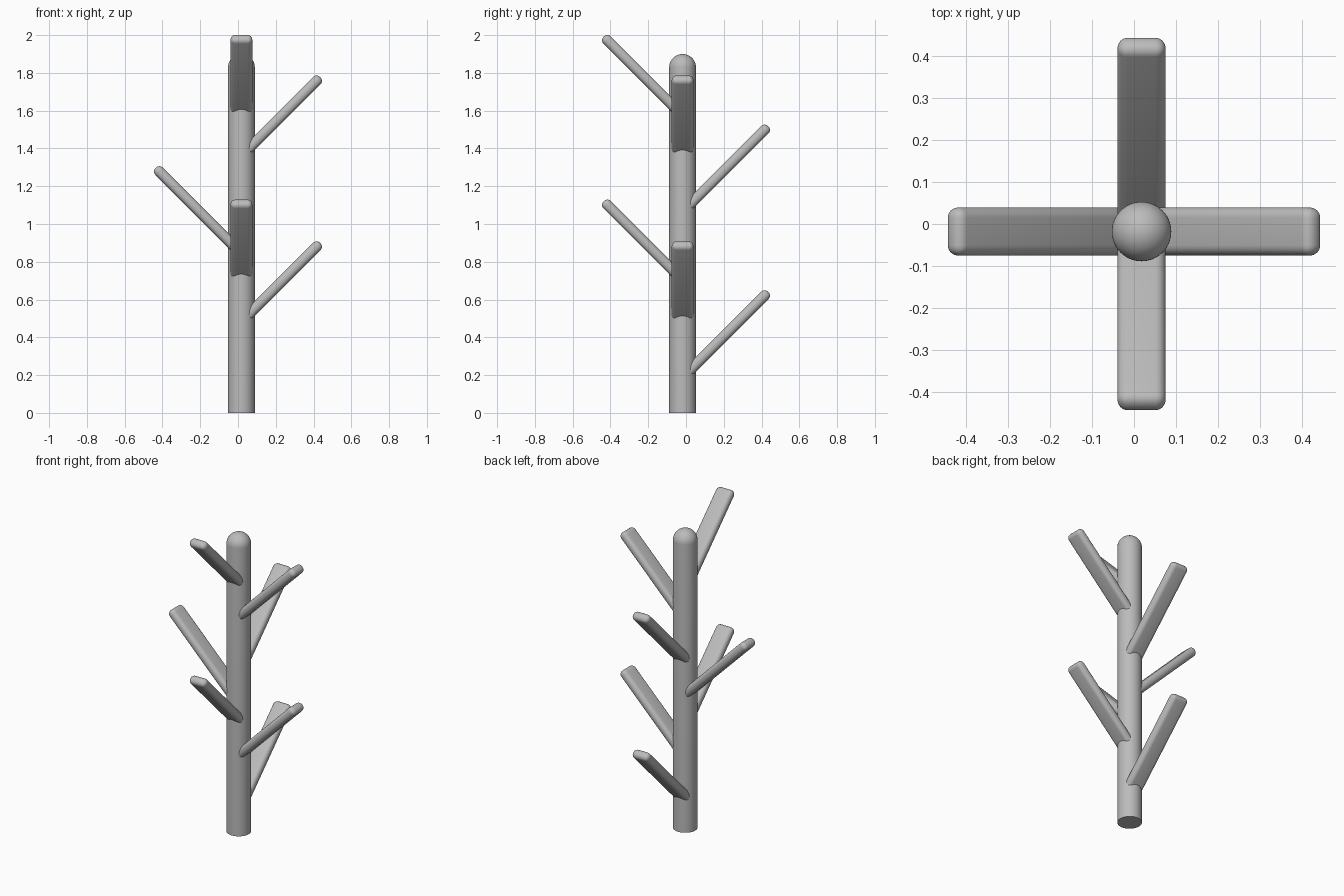
import bpy, bmesh, math
from mathutils import Matrix, Vector

default = bpy.data.objects.get("Cube")
if default:
    bpy.data.objects.remove(default)

AXIS = Vector((0.018, -0.018, 0))   # trunk centre line
RADIUS, HEIGHT = 0.071, 1.90
WIDTH, THICK = 0.115, 0.055         # branch section
REACH = 0.416                       # tip centre distance from the origin

grey = bpy.data.materials.new("light grey")
grey.use_nodes = True
colour = (0.5, 0.5, 0.5, 1)
grey.diffuse_color = colour
grey.node_tree.nodes["Principled BSDF"].inputs["Base Color"].default_value = colour


def make_object(name, bm):
    bmesh.ops.recalc_face_normals(bm, faces=bm.faces)
    mesh = bpy.data.meshes.new(name)
    bm.to_mesh(mesh)
    bm.free()
    mesh.materials.append(grey)
    obj = bpy.data.objects.new(name, mesh)
    bpy.context.collection.objects.link(obj)
    bpy.ops.object.select_all(action='DESELECT')
    obj.select_set(True)
    bpy.context.view_layer.objects.active = obj
    bpy.ops.object.shade_smooth_by_angle(angle=math.radians(35))
    return obj


# Round trunk with a domed top, turned from a profile
def make_trunk():
    bm = bmesh.new()
    profile = [(0, 0), (RADIUS, 0)]
    for i in range(13):
        a = math.pi / 2 * i / 12
        profile.append((RADIUS * math.cos(a), HEIGHT - RADIUS + RADIUS * math.sin(a)))
    verts = [bm.verts.new((r, 0, z)) for r, z in profile]
    edges = [bm.edges.new(pair) for pair in zip(verts, verts[1:])]
    bmesh.ops.spin(bm, geom=verts + edges, cent=(0, 0, 0), axis=(0, 0, 1),
                   angle=math.tau, steps=64)
    bmesh.ops.remove_doubles(bm, verts=bm.verts, dist=0.0001)
    bmesh.ops.translate(bm, verts=bm.verts, vec=AXIS)
    make_object("trunk", bm)


# Flat rounded branch rising outward at 45 degrees
def make_branch(name, direction, top):
    out = Vector(direction)
    up = Vector((0, 0, 1))
    along = (out + up).normalized()
    across = up.cross(out)
    tip = AXIS - out * AXIS.dot(out) + out * REACH + up * (top - THICK / 2)
    run = REACH - AXIS.dot(out) - 0.02
    base = tip - (out + up) * run
    end = tip + along * THICK / 2
    bm = bmesh.new()
    bmesh.ops.create_cube(bm, size=1)
    size = Matrix.Diagonal(((end - base).length, WIDTH, THICK, 1))
    turn = Matrix((along, across, along.cross(across))).transposed().to_4x4()
    bmesh.ops.transform(bm, verts=bm.verts, matrix=size)
    bmesh.ops.bevel(bm, geom=bm.edges[:], offset=0.025, segments=6,
                    profile=0.5, affect='EDGES')
    bmesh.ops.transform(bm, verts=bm.verts,
                        matrix=Matrix.Translation((base + end) / 2) @ turn)
    make_object(name, bm)


make_trunk()

# Branches spiral up the trunk a quarter turn at a time
BACK, LEFT, FRONT, RIGHT = (0, 1, 0), (1, 0, 0), (0, -1, 0), (-1, 0, 0)
for name, direction, top in (
        ("lower_back_branch", BACK, 0.648),
        ("lower_left_branch", LEFT, 0.907),
        ("lower_front_branch", FRONT, 1.128),
        ("middle_right_branch", RIGHT, 1.305),
        ("upper_back_branch", BACK, 1.525),
        ("upper_left_branch", LEFT, 1.785),
        ("upper_front_branch", FRONT, 2.0)):
    make_branch(name, direction, top)
